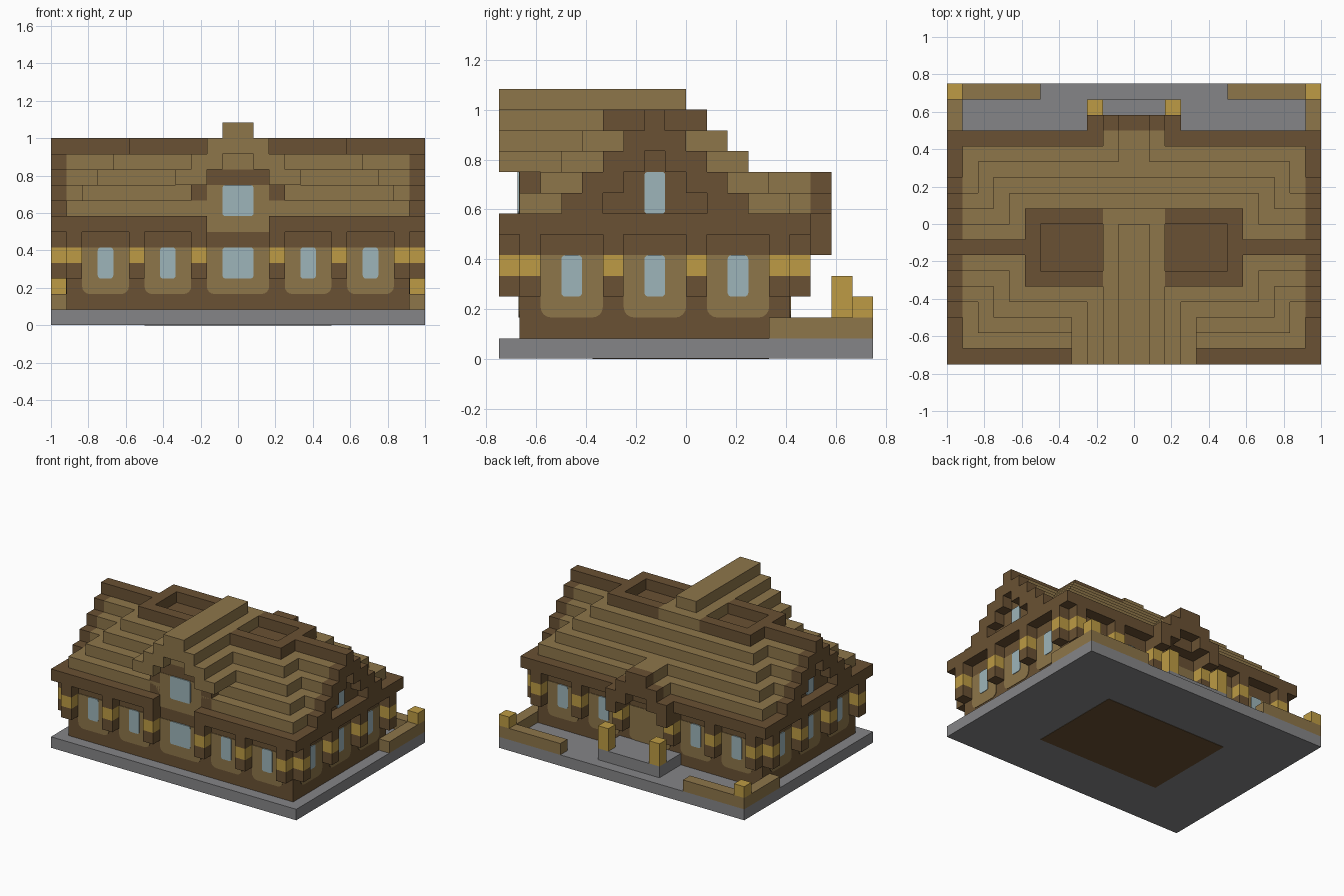
import bpy, bmesh, math

cube = bpy.data.objects.get("Cube")
if cube:
    bpy.data.objects.remove(cube, do_unlink=True)

U = 1 / 12  # one building block


def material(name, color):
    m = bpy.data.materials.new(name)
    m.use_nodes = True
    m.diffuse_color = (*color, 1)
    m.node_tree.nodes["Principled BSDF"].inputs["Base Color"].default_value = (*color, 1)
    return m


TAN = material("tan wood", (0.27, 0.18, 0.068))
DARK = material("dark wood", (0.144, 0.083, 0.033))
GOLD = material("gold lantern", (0.51, 0.33, 0.058))
STONE = material("grey stone", (0.235, 0.235, 0.243))
GLASS = material("pale blue glass", (0.337, 0.46, 0.49))


def finish(name, bm, mat):
    bmesh.ops.recalc_face_normals(bm, faces=bm.faces)
    mesh = bpy.data.meshes.new(name)
    bm.to_mesh(mesh)
    bm.free()
    mesh.materials.append(mat)
    ob = bpy.data.objects.new(name, mesh)
    bpy.context.collection.objects.link(ob)
    return ob


def blocks(name, mat, boxes, mirror=False):
    """Boxes given as (x0, x1, y0, y1, z0, z1) in block units."""
    bm = bmesh.new()
    if mirror:
        boxes = boxes + [(-b[1], -b[0], *b[2:]) for b in boxes]
    for x0, x1, y0, y1, z0, z1 in boxes:
        for v in bmesh.ops.create_cube(bm, size=1)["verts"]:
            v.co.x = U * (x1 if v.co.x > 0 else x0)
            v.co.y = U * (y1 if v.co.y > 0 else y0)
            v.co.z = U * (z1 if v.co.z > 0 else z0)
    return finish(name, bm, mat)


def plates(name, mat, axis, face, side, spans, z0, z1, radius, thick, round_top=False):
    """Thin rounded plates on a wall plane, one for each span along the wall."""
    bm = bmesh.new()
    for a, b in spans:
        outline = []
        for cx, cz, start, rounded in ((a, z0, 180, True), (b, z0, 270, True),
                                       (b, z1, 0, round_top), (a, z1, 90, round_top)):
            r = radius if rounded else 0
            ox = cx + r if cx == a else cx - r
            oz = cz + r if cz == z0 else cz - r
            for i in range(5 if r else 1):
                t = math.radians(start + i * 90 / 4)
                outline.append((ox + r * math.cos(t), oz + r * math.sin(t)))

        def place(s, z, depth):
            d = face * U + side * depth
            return (d, s * U, z * U) if axis == "x" else (s * U, d, z * U)

        back = [bm.verts.new(place(s, z, 0)) for s, z in outline]
        front = [bm.verts.new(place(s, z, thick)) for s, z in outline]
        bm.faces.new(front)
        n = len(outline)
        for i in range(n):
            j = (i + 1) % n
            bm.faces.new((back[i], back[j], front[j], front[i]))
        bm.faces.new(back)
    return finish(name, bm, mat)


# Ground slab, underside patch and main walls
blocks("base_slab", STONE, [(-12, 12, -9, 9, 0.03, 1)])
blocks("underside_patch", DARK, [(-6, 6, -4.5, 4, 0, 0.05)])
blocks("walls", DARK, [(-11, 11, -8, 5, 1, 6.5)])

# Pillars with lantern bands around the walls
long_posts = (2, 6, 10)
short_posts = (-8, -4, 0, 4)
sites = [(x, x + 1, y, y + 1) for x in long_posts for y in (-9, 5)]
sites += [(11, 12, y, y + 1) for y in short_posts]
blocks("pillar_feet", DARK, [(*s, 3, 4) for s in sites], True)
blocks("pillar_lanterns", GOLD, [(*s, 4, 5) for s in sites], True)
blocks("pillar_heads", DARK, [(*s, 5, 6) for s in sites], True)

# Wall panels and windows
long_bays = [(x, x + 3) for x in (-10, -6, 3, 7)]
side_bays = [(y, y + 3) for y in (-7, -3, 1)]
walls = [("front", "y", -8, -1, long_bays + [(-2, 2)]),
         ("back", "y", 5, 1, long_bays),
         ("right", "x", -11, -1, side_bays),
         ("left", "x", 11, 1, side_bays)]
for label, axis, face, side, bays in walls:
    plates(label + "_panels", TAN, axis, face, side, bays, 2, 5, 0.5, 0.004)
    panes = [(a + 1, b - 1) for a, b in bays]
    plates(label + "_windows", GLASS, axis, face, side, panes, 3, 5, 0.2, 0.008, True)
plates("back_door_panel", TAN, "y", 5, 1, [(-2, 2)], 2, 5, 0.5, 0.004)

# Eaves, open in the middle of the front
blocks("eaves", DARK, [(-12, 12, -8, 6, 6, 7)])
blocks("front_eaves", DARK, [(2, 12, -9, -8, 5.99, 7)], True)

# Stepped main roof: wide middle tiers and narrow end tiers
wide, narrow = [], []
for i in range(4):
    z = 7 + i
    wide.append((-11 + i, 11 - i, i - 8, 5 - i, z, z + 1))
    narrow.append((-11, 11, i - 6, 3 - i, z, z + 1))
blocks("roof_middle", TAN, wide)
blocks("roof_ends", TAN, narrow)

# Dark end gables with a recessed window
rims, backs = [], []
for i in range(3):
    z = 7 + i
    rims += [(11, 12, i - 6, i - 4, z, z + 1), (11, 12, 1 - i, 3 - i, z, z + 1)]
    backs.append((10.9, 11.05, i - 4, 1 - i, z, z + 1))
rims.append((11, 12, -3, 0, 10, 11))
blocks("gable_rims", DARK, rims, True)
blocks("gable_walls", DARK, backs, True)
for label, s in (("left", 1), ("right", -1)):
    plates(label + "_gable_window", GLASS, "x", s * 11.05, s, [(-2, -1)], 7, 9, 0.15, 0.006, True)

# Ridge beams and the two sunken roof frames
blocks("ridge_beams", DARK, [(7, 12, -2, -1, 11, 12)], True)
blocks("roof_frames", DARK, [(6, 7, -4, 1, 11, 12), (2, 6, 0, 1, 11, 12),
                             (2, 6, -4, -3, 11, 12), (2, 6, -3, 0, 10.5, 11.05)], True)

# Front cross gable: stepped overhang, trim, wall and window
blocks("front_gable_roof", TAN, [(-1, 1, -9, 0, 12, 13), (-2, 2, -9, 1, 11, 12)])
blocks("front_gable_steps", TAN, [(i + 1, i + 3, -9, -4, 10 - i, 11 - i) for i in (0, 1)], True)
blocks("front_gable_infill", TAN, [(-1, 1, -8, -4, 10, 11)])
blocks("front_gable_trim", DARK, [(2, 3, -8, -5, 7, 9), (0, 2, -8, -5, 9, 10)], True)
blocks("front_gable_wall", TAN, [(-2, 2, -8.03, -5, 6, 9)])
plates("front_gable_window", GLASS, "y", -8.03, -1, [(-1, 1)], 7, 9, 0.2, 0.006, True)

# Back porch roof
blocks("porch_roof", TAN, [(-2, 2, 3, 6, 7, 8), (-1, 1, 3, 6, 8, 9)])
blocks("porch_trim", DARK, [(2, 3, 6, 7, 5, 6), (1, 3, 6, 7, 6, 7),
                            (0, 2, 6, 7, 7, 8), (0, 1, 6, 7, 8, 9)], True)

# Porch floor, lantern posts and garden walls
blocks("porch_floor", STONE, [(-3, 3, 5, 8, 1, 2)])
blocks("porch_lanterns", GOLD, [(2, 3, 7, 8, 2, 4)], True)
blocks("garden_walls", TAN, [(11, 12, 4, 9, 1, 2), (6, 11, 8, 9, 1, 2)], True)
blocks("corner_lanterns", GOLD, [(11, 12, 8, 9, 2, 3)], True)
